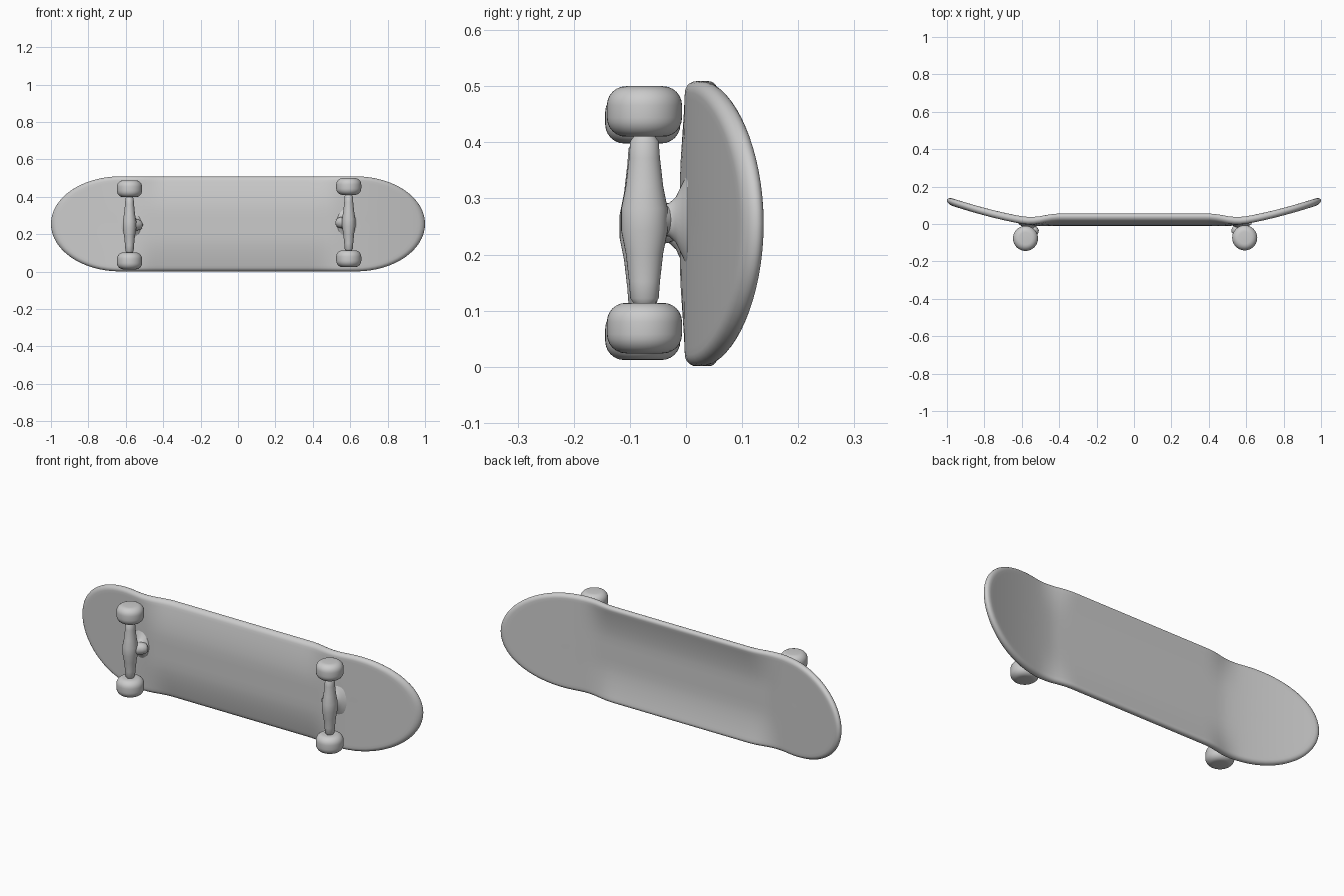
import bpy, bmesh, math
from mathutils import Matrix, Vector

cube = bpy.data.objects.get("Cube")
if cube:
    bpy.data.objects.remove(cube, do_unlink=True)

grey = bpy.data.materials.new("plain_grey")
grey.use_nodes = True
grey.diffuse_color = (0.6, 0.6, 0.6, 1)
grey.node_tree.nodes["Principled BSDF"].inputs["Base Color"].default_value = (0.6, 0.6, 0.6, 1)

MID_Z = 0.255       # height of the board's centre line
HALF_W = 0.254      # half the deck width
NOSE = 0.63         # where the rounded ends begin
HALF_T = 0.02       # half the deck thickness


def finish(bm, name):
    bmesh.ops.remove_doubles(bm, verts=bm.verts, dist=0.0003)
    bmesh.ops.recalc_face_normals(bm, faces=bm.faces)
    mesh = bpy.data.meshes.new(name)
    bm.to_mesh(mesh)
    bm.free()
    obj = bpy.data.objects.new(name, mesh)
    bpy.context.collection.objects.link(obj)
    mesh.materials.append(grey)
    bpy.ops.object.select_all(action='DESELECT')
    obj.select_set(True)
    bpy.context.view_layer.objects.active = obj
    bpy.ops.object.shade_smooth_by_angle(angle=math.radians(50))
    return obj


def skin(bm, rows):
    """Join closed rows of points with quads."""
    grid = [[bm.verts.new(p) for p in row] for row in rows]
    for a, b in zip(grid, grid[1:]):
        for i in range(len(a)):
            j = (i + 1) % len(a)
            bm.faces.new((a[i], a[j], b[j], b[i]))


def lathe(name, profile, matrix, sides=32):
    """Turn (radius, height) points around local z, then place the part."""
    rows = [[(r * math.cos(2 * math.pi * i / sides), r * math.sin(2 * math.pi * i / sides), h)
             for i in range(sides)] for r, h in profile]
    bm = bmesh.new()
    skin(bm, rows)
    bmesh.ops.transform(bm, matrix=matrix, verts=bm.verts)
    return finish(bm, name)


def smoothstep(a, b, t):
    t = min(1, max(0, (t - a) / (b - a)))
    return t * t * (3 - 2 * t)


def deck_y(x, z):
    """Middle surface: upturned ends and raised long edges."""
    kick = 0.117 * max(0, (abs(x) - 0.5) / 0.5) ** 1.4
    dish = 0.031 * (1 - smoothstep(0.4, 0.6, abs(x)))
    return 0.009 + kick + dish * (max(0, abs(z) - 0.07) / 0.184) ** 1.6


# Deck outline: each entry is an edge point and its foot on the centre line
outline = []
for side in (1, -1):
    for k in range(40):
        x = side * (-NOSE + 2 * NOSE * k / 40)
        outline.append(((x, side * HALF_W), x))
    for k in range(32):
        a = math.pi / 2 - math.pi * k / 32
        outline.append(((side * (NOSE + (1 - NOSE) * math.cos(a)),
                         side * HALF_W * math.sin(a)), side * NOSE))

# Deck section: underside, round edge, then top side
flat = [0, 0.15, 0.3, 0.45, 0.6, 0.75, 0.87]
section = [(f, -1) for f in flat]
section += [(0.92 + 0.08 * math.cos(a), math.sin(a))
            for a in [math.pi * (k / 10 - 0.5) for k in range(11)]]
section += [(f, 1) for f in reversed(flat)]

rows = []
for f, t in section:
    row = []
    for (ex, ez), foot in outline:
        x, z = foot + (ex - foot) * f, ez * f
        row.append((x, deck_y(x, z) + t * HALF_T, MID_Z + z))
    rows.append(row)
bm = bmesh.new()
skin(bm, rows)
finish(bm, "deck")

# Wheel profile with generously rounded shoulders
R, H, C = 0.067, 0.045, 0.034
wheel = [(0, -H)]
for sign in (-1, 1):
    arc = [math.pi / 2 * k / 6 for k in range(7)]
    pts = [(R - C + C * math.sin(a), sign * (H - C + C * math.cos(a))) for a in arc]
    wheel += pts if sign < 0 else pts[::-1]
wheel.append((0, H))

hanger = [(0, -0.148), (0.017, -0.148), (0.022, -0.14), (0.024, -0.11), (0.029, -0.06),
          (0.036, -0.02), (0.036, 0.02), (0.029, 0.06), (0.024, 0.11), (0.022, 0.14),
          (0.017, 0.148), (0, 0.148)]
axle = [(0, -0.2), (0.013, -0.2), (0.013, 0.2), (0, 0.2)]
mount = [(0, -0.045), (0.025, -0.045), (0.027, -0.03), (0.037, -0.018),
         (0.06, -0.006), (0.08, 0.004), (0, 0.004)]
bushing = [(0, -0.005), (0.028, 0), (0.032, 0.02), (0.03, 0.05), (0.026, 0.068),
           (0.016, 0.077), (0, 0.08)]

# Trucks: (name, x, y, z, direction towards the middle of the board)
for name, x, y, z, inward in (("right", -0.58, -0.077, 0.25, 1),
                              ("left", 0.592, -0.074, 0.262, -1)):
    place = Matrix.Translation((x, y, z))
    lathe(name + "_hanger", hanger, place @ Matrix.Diagonal((1, 1.15, 1, 1)))
    lathe(name + "_axle", axle, place, 16)
    for end, dz in (("upper", 0.193), ("lower", -0.193)):
        lathe(f"{name}_{end}_wheel", wheel, place @ Matrix.Translation((0, 0, dz)), 40)
    # flared plate under the deck, its axis along y
    turn = Matrix.Rotation(-math.pi / 2, 4, 'X')
    lathe(name + "_mount", mount, Matrix.Translation((x + inward * 0.02, 0, z))
          @ Matrix.Diagonal((0.8, 1, 1.1, 1)) @ turn)
    # slanted lobe from the hanger to the plate
    slant = Vector((inward, 0.75, 0)).to_track_quat('Z', 'Y').to_matrix().to_4x4()
    lathe(name + "_bushing", bushing, Matrix.Translation((x, y + 0.01, z)) @ slant, 24)
